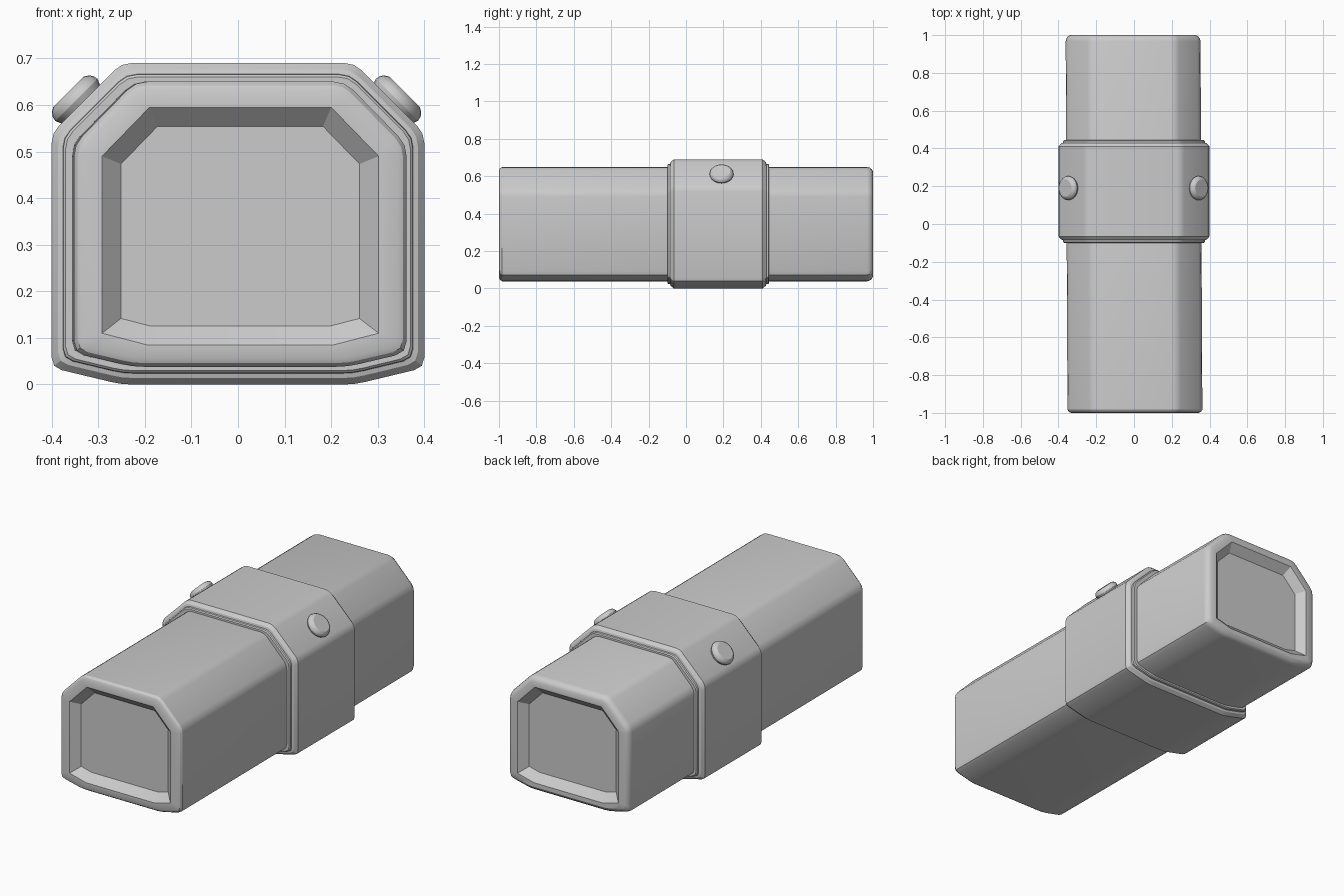
import bpy, bmesh, math
from mathutils import Vector

if "Cube" in bpy.data.objects:
    bpy.data.objects.remove(bpy.data.objects["Cube"])


def build(name, rings, caps=True):
    """Loft equal-length point rings into one mesh object."""
    bm = bmesh.new()
    loops = [[bm.verts.new(p) for p in ring] for ring in rings]
    n = len(loops[0])
    for a, b in zip(loops, loops[1:]):
        for i in range(n):
            j = (i + 1) % n
            bm.faces.new((a[i], a[j], b[j], b[i]))
    if caps:
        bm.faces.new(loops[0])
        bm.faces.new(loops[-1])
    bmesh.ops.remove_doubles(bm, verts=bm.verts, dist=1e-5)
    bmesh.ops.recalc_face_normals(bm, faces=bm.faces)
    mesh = bpy.data.meshes.new(name)
    bm.to_mesh(mesh)
    bm.free()
    obj = bpy.data.objects.new(name, mesh)
    bpy.context.collection.objects.link(obj)
    bpy.ops.object.select_all(action='DESELECT')
    obj.select_set(True)
    bpy.context.view_layer.objects.active = obj
    bpy.ops.object.shade_smooth_by_angle(angle=math.radians(28))
    return obj


def section(half, y, inset=0.0, cut=0.0, shift=0.0):
    """Mirrored eight-corner profile, inset by a distance, corners softened by cut."""
    pts = [Vector(p) for p in half] + [Vector((-x, z)) for x, z in reversed(half)]
    n = len(pts)
    inner = []
    for i in range(n):
        d1 = (pts[i] - pts[i - 1]).normalized()
        d2 = (pts[(i + 1) % n] - pts[i]).normalized()
        n1, n2 = Vector((d1.y, -d1.x)), Vector((d2.y, -d2.x))   # inward, clockwise order
        inner.append(pts[i] + (n1 + n2) * inset / (1 + n1.dot(n2)))
    ring = []
    for i, p in enumerate(inner):
        a = p + (inner[i - 1] - p).normalized() * cut
        b = p + (inner[(i + 1) % n] - p).normalized() * cut
        ring += [a, (a + 2 * p + b) / 4, b]
    return [(q.x + shift, y, q.y) for q in ring]


BODY = [(.225, .65), (.357, .515), (.357, .068), (.23, .038)]
COLLAR = [(.25, .69), (.40, .54), (.40, .036), (.25, 0)]
RECESS = [(.195, .595), (.297, .49), (.297, .11), (.20, .085)]

# Long body with a sunken panel in each end (very slightly skewed)
rows = [(RECESS, -.96, .041, 0), (RECESS, -1, 0, 0),
        (BODY, -1, .019, .02), (BODY, -.995, .008, .022), (BODY, -.983, 0, .025),
        (BODY, .968, 0, .025), (BODY, .982, .004, .025), (BODY, .993, .012, .022),
        (BODY, 1, .025, .02), (RECESS, 1, 0, 0), (RECESS, .96, .041, 0)]
build("body", [section(h, y, i, c, -.005 * y) for h, y, i, c in rows])

# Raised collar with stepped, bevelled ends
rows = [(-.10, .05), (-.10, .030), (-.095, .025), (-.085, .024), (-.082, .014), (-.065, 0),
        (.41, 0), (.427, .014), (.43, .024), (.44, .025), (.445, .030), (.445, .05)]
build("collar", [section(COLLAR, y, i, .022) for y, i in rows], caps=False)

# Round studs on the two upper chamfers
STUD = [(.052, -.015), (.060, 0), (.064, .010), (.062, .020), (.056, .028), (.046, .034)]
for side, label in ((1, "right"), (-1, "left")):
    axis = Vector((side, 0, 1)).normalized()
    across = Vector((side, 0, -1)).normalized()
    base = Vector((side * .337 - .003, .19, .604))
    rings = []
    for r, h in STUD:
        rings.append([base + axis * h
                      + across * r * math.cos(t * math.tau / 24)
                      + Vector((0, r * math.sin(t * math.tau / 24), 0))
                      for t in range(24)])
    build("stud_" + label, rings)
